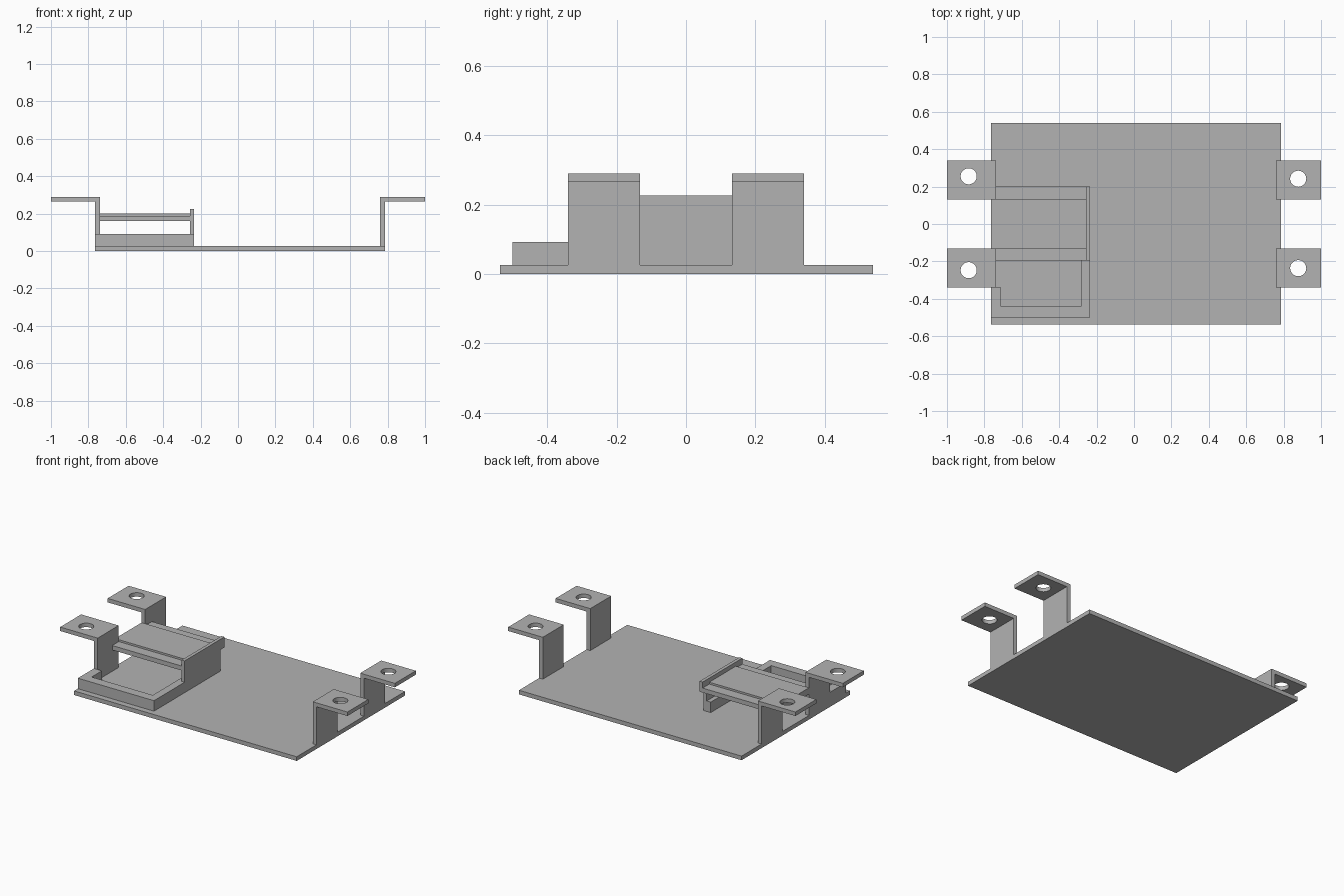
import bpy
import bmesh
from mathutils import Vector

cube = bpy.data.objects.get("Cube")
if cube:
    bpy.data.objects.remove(cube, do_unlink=True)

grey = bpy.data.materials.new("mid grey")
grey.use_nodes = True
grey.diffuse_color = (0.45, 0.45, 0.45, 1)
grey.node_tree.nodes["Principled BSDF"].inputs["Base Color"].default_value = grey.diffuse_color


def prism(name, outline, low, high, axis="z"):
    """Extrude an outline: (x, y) along z, or (x, z) along y."""
    bm = bmesh.new()
    place = (lambda a, b: (a, b, low)) if axis == "z" else (lambda a, b: (a, low, b))
    face = bm.faces.new([bm.verts.new(place(a, b)) for a, b in outline])
    out = bmesh.ops.extrude_face_region(bm, geom=[face])
    move = Vector((0, 0, high - low)) if axis == "z" else Vector((0, high - low, 0))
    bmesh.ops.translate(bm, vec=move,
                        verts=[g for g in out["geom"] if isinstance(g, bmesh.types.BMVert)])
    bmesh.ops.recalc_face_normals(bm, faces=bm.faces)
    mesh = bpy.data.meshes.new(name)
    bm.to_mesh(mesh)
    bm.free()
    mesh.materials.append(grey)
    obj = bpy.data.objects.new(name, mesh)
    bpy.context.collection.objects.link(obj)
    return obj


def box(name, x0, x1, y0, y1, z0, z1):
    return prism(name, [(x0, y0), (x1, y0), (x1, y1), (x0, y1)], z0, z1)


def drill(obj, x, y, radius):
    """Cut a vertical round hole and discard the cutter."""
    bpy.ops.mesh.primitive_cylinder_add(vertices=48, radius=radius, depth=1, location=(x, y, 0.28))
    cutter = bpy.context.object
    cutter.hide_render = True
    mod = obj.modifiers.new("hole", "BOOLEAN")
    mod.object = cutter
    mod.solver = "EXACT"
    bpy.context.view_layer.objects.active = obj
    bpy.ops.object.modifier_apply(modifier=mod.name)
    bpy.data.objects.remove(cutter, do_unlink=True)
    bpy.ops.object.select_all(action="DESELECT")
    obj.select_set(True)
    bpy.ops.object.shade_smooth_by_angle()


# Base plate
LEFT, RIGHT, THICK = -0.765, 0.785, 0.026
box("base_plate", LEFT, RIGHT, -0.537, 0.54, 0, THICK)

# Four angled mounting brackets with screw holes
for side, wall, tip, turn, hole_x, holes in (
        ("right", LEFT, -1, 1, -0.884, (-0.247, 0.255)),
        ("left", RIGHT, 1, -1, 0.878, (-0.236, 0.242))):
    inner = wall + turn * THICK
    profile = [(wall, THICK), (inner, THICK), (inner, 0.29),
               (tip, 0.29), (tip, 0.265), (wall, 0.265)]
    for end, y0, hole_y in (("front", -0.34, holes[0]), ("back", 0.132, holes[1])):
        bracket = prism(f"{end}_{side}_bracket", profile, y0, y0 + 0.208, "y")
        drill(bracket, hole_x, hole_y, 0.043)

# Low tray rim, open at the back
OUT, SLOT = -0.235, -0.256
prism("tray_rim", [(LEFT, -0.5), (OUT, -0.5), (OUT, 0.16), (-0.284, 0.16),
                   (-0.284, -0.442), (-0.71, -0.442), (-0.71, -0.34), (LEFT, -0.34)],
      THICK, 0.092)

# Holder side wall with its overhanging upper rail
prism("holder_wall", [(SLOT, -0.195), (OUT, -0.195), (OUT, 0.16), (SLOT, 0.16)], 0.092, 0.16)
box("holder_rail", SLOT, OUT, -0.195, 0.2, 0.16, 0.226)

# Bridge shelf: raised middle panel and lower ledges front and back
box("bridge_panel", LEFT, SLOT, -0.13, 0.134, 0.16, 0.2)
for name, y0, y1 in (("front_ledge", -0.195, -0.13), ("back_ledge", 0.134, 0.2)):
    box(name, LEFT + THICK, SLOT, y0, y1, 0.16, 0.188)
